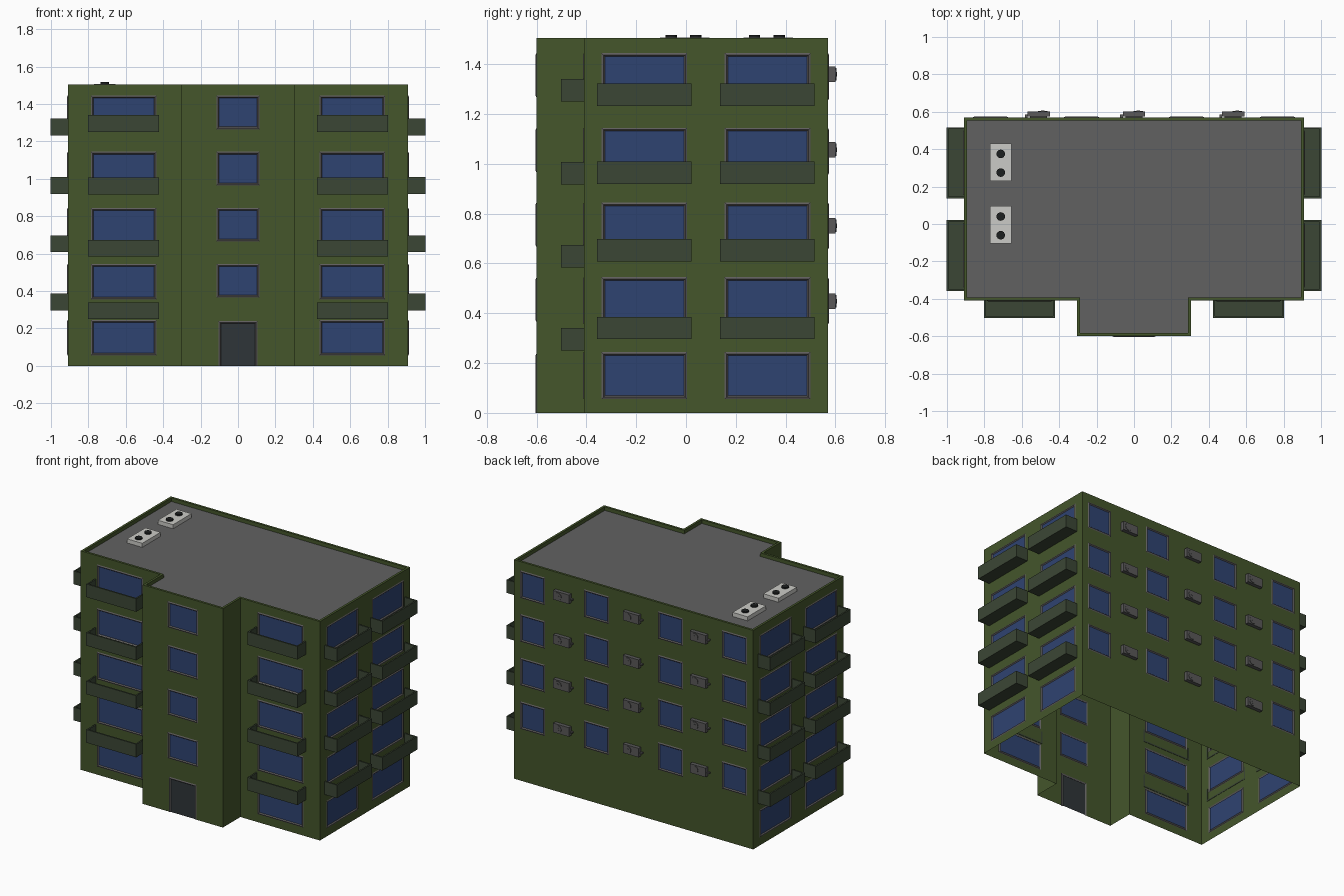
import bpy, bmesh, math
from mathutils import Matrix, Vector

if "Cube" in bpy.data.objects:
    bpy.data.objects.remove(bpy.data.objects["Cube"])


def material(name, r, g, b):
    m = bpy.data.materials.new(name)
    m.diffuse_color = (r, g, b, 1)
    m.use_nodes = True
    m.node_tree.nodes["Principled BSDF"].inputs["Base Color"].default_value = m.diffuse_color
    return m


GREEN = material("green_wall", 0.058, 0.092, 0.024)
GLASS = material("blue_glass", 0.028, 0.057, 0.165)
FRAME = material("grey_frame", 0.115, 0.11, 0.11)
DOOR = material("dark_door", 0.028, 0.036, 0.04)
BALCONY = material("dark_green_balcony", 0.044, 0.062, 0.036)
ROOF = material("grey_roof", 0.12, 0.12, 0.12)
WHITE = material("white_metal", 0.6, 0.6, 0.57)
BLACK = material("black_fan", 0.012, 0.014, 0.014)
METAL = material("grey_metal", 0.1, 0.098, 0.098)


def finish(name, bm, mats):
    me = bpy.data.meshes.new(name)
    bm.to_mesh(me)
    bm.free()
    for m in mats:
        me.materials.append(m)
    ob = bpy.data.objects.new(name, me)
    bpy.context.collection.objects.link(ob)
    return ob


def add_box(bm, lo, hi, mat=0):
    lo, hi = Vector(lo), Vector(hi)
    mtx = Matrix.Translation((lo + hi) / 2) @ Matrix.Diagonal((*(hi - lo), 1))
    vs = bmesh.ops.create_cube(bm, size=1, matrix=mtx)["verts"]
    for f in {f for v in vs for f in v.link_faces}:
        f.material_index = mat


def add_disc(bm, centre, radius, depth, mat, rot=Matrix.Identity(4), sides=16):
    vs = bmesh.ops.create_cone(bm, cap_ends=True, segments=sides, radius1=radius,
                               radius2=radius, depth=depth,
                               matrix=Matrix.Translation(centre) @ rot)["verts"]
    for f in {f for v in vs for f in v.link_faces}:
        f.material_index = mat


HEIGHT, FLOOR = 1.505, 0.30
FOOT = [(-.305, -.6), (.305, -.6), (.305, -.41), (.91, -.41),
        (.91, .57), (-.91, .57), (-.91, -.41), (-.305, -.41)]


# Wall sheet with framed, recessed openings: (from, to, bottom, top, material)
def wall(name, p0, p1, openings):
    p0, p1 = Vector(p0), Vector(p1)
    d = p1 - p0
    length = d.length
    d /= length
    axis = 0 if abs(d.x) > 0.5 else 1
    rects = []
    for a, b, z0, z1, m in openings:
        u0, u1 = sorted((abs(a - p0[axis]), abs(b - p0[axis])))
        rects.append((u0, u1, z0, z1, m))
    us = sorted({0, length} | {round(u, 4) for r in rects for u in r[:2]})
    zs = sorted({0, HEIGHT} | {round(z, 4) for r in rects for z in r[2:4]})
    bm = bmesh.new()
    grid = [[bm.verts.new((*(p0 + d * u), z)) for z in zs] for u in us]
    for i in range(len(us) - 1):
        for j in range(len(zs) - 1):
            bm.faces.new((grid[i][j], grid[i + 1][j], grid[i + 1][j + 1], grid[i][j + 1]))
    bm.normal_update()
    cells = [(f, f.calc_center_median()) for f in bm.faces]
    for u0, u1, z0, z1, m in rects:
        inside = [f for f, c in cells if z0 < c.z < z1
                  and u0 < abs(c[axis] - p0[axis]) < u1]
        for thick, depth in ((.008, .004), (.006, -.007)):
            rim = bmesh.ops.inset_region(bm, faces=inside, thickness=thick, depth=depth,
                                         use_even_offset=True, use_boundary=False)["faces"]
            for f in rim:
                f.material_index = 1
            bm.normal_update()
        for f in inside:
            f.material_index = m
    finish(name, bm, [GREEN, FRAME, GLASS, DOOR])


def column(a, b, first, h=0.19):
    return [(a, b, .245 + FLOOR * i - h, .245 + FLOOR * i, 2) for i in range(first, 5)]


side = column(-.34, .005, 0) + column(.155, .5, 0)
back = []
for s in (-1, 1):
    back += column(s * .185, s * .377, 1) + column(s * .672, s * .862, 1)
OPENINGS = {
    "entrance_wall": column(-.115, .115, 1, .18) + [(-.105, .105, 0, .24, 3)],
    "entrance_right_return": [],
    "front_right_wall": column(.435, .787, 0),
    "right_wall": side,
    "back_wall": back,
    "left_wall": side,
    "front_left_wall": column(-.787, -.435, 0),
    "entrance_left_return": [],
}
for i, (name, openings) in enumerate(OPENINGS.items()):
    wall(name, FOOT[i], FOOT[(i + 1) % len(FOOT)], openings)

# Sunken roof with green parapet
bm = bmesh.new()
top = bm.faces.new([bm.verts.new((x, y, HEIGHT)) for x, y in FOOT])
bm.normal_update()
for thick, depth in ((.016, 0), (.0002, -.025)):
    bmesh.ops.inset_region(bm, faces=[top], thickness=thick, depth=depth,
                           use_even_offset=True, use_boundary=True)
    bm.normal_update()
top.material_index = 1
finish("roof", bm, [GREEN, ROOF])


# Open-topped balconies, made facing -y and turned to their wall
def balcony(name, x, y, z, turn):
    w, dep, h, t = .19, .092, .09, .01
    bm = bmesh.new()
    add_box(bm, (-w, -dep, 0), (w, .002, t))
    add_box(bm, (-w, -dep, t), (w, -dep + t, h))
    for s in (-1, 1):
        a, b = sorted((s * w, s * (w - t)))
        add_box(bm, (a, -dep + t, t), (b, .002, h))
    bm.transform(Matrix.Translation((x, y, z)) @ Matrix.Rotation(turn, 4, 'Z'))
    finish(name, bm, [BALCONY])


for i in range(4):
    for s, tag in ((-1, "left"), (1, "right")):
        balcony("front_balcony_" + tag, s * .613, -.41, .25 + i * .3335, 0)
        for y in (-.168, .327):
            balcony("side_balcony_" + tag, s * .91, y, .296 + i * .312, s * math.pi / 2)

# Air conditioners on the back wall: box, fan ring, hub and side pipe
TURN = Matrix.Rotation(math.pi / 2, 4, 'X')
for i in range(4):
    for x in (-.51, 0, .53):
        z = .448 + i * .304
        bm = bmesh.new()
        add_box(bm, (x - .06, .575, z - .031), (x + .06, .601, z + .031))
        add_box(bm, (x - .045, .569, z - .02), (x + .045, .576, z + .02))
        add_disc(bm, (x + .022, .602, z), .025, .005, 0, TURN)
        add_disc(bm, (x + .022, .6035, z), .009, .004, 0, TURN)
        add_box(bm, (x - .074, .569, z - .012), (x - .06, .585, z - .002))
        finish("air_conditioner", bm, [METAL])

# Roof ventilation units with two fans each
for y in (0.33, 0.0):
    if y == 0.0:
        y = -.005
    bm = bmesh.new()
    add_box(bm, (-.77, y - .1, 1.478), (-.655, y + .1, 1.508))
    for s in (-.05, .05):
        add_disc(bm, (-.7125, y + s - .005, 1.511), .023, .012, 1)
    finish("roof_unit", bm, [WHITE, BLACK])
